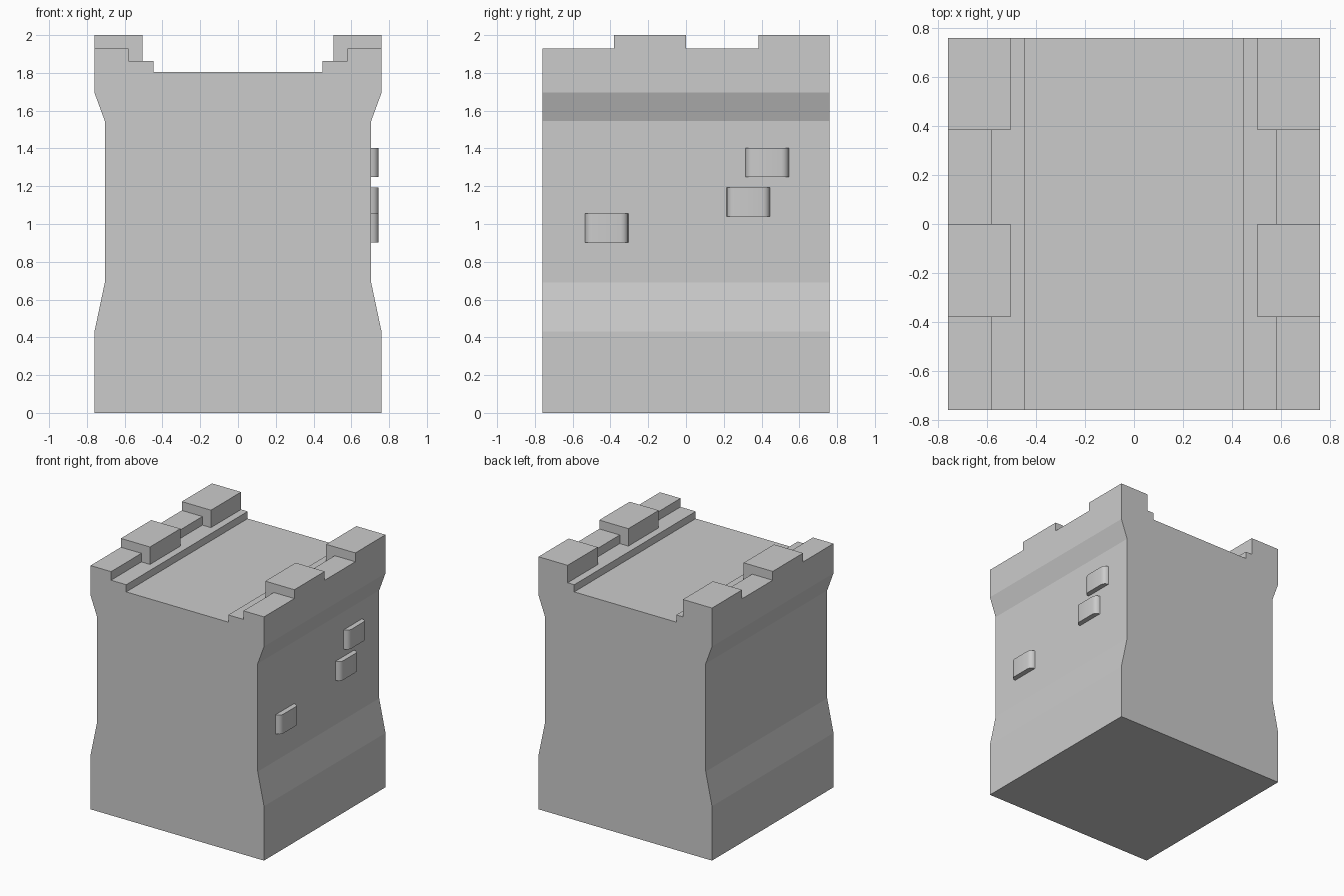
import bpy, bmesh, math
from mathutils import Vector

if "Cube" in bpy.data.objects:
    bpy.data.objects.remove(bpy.data.objects["Cube"])


def prism(name, profile, offset):
    """Extrude a closed 3D outline by an offset vector into a solid."""
    bm = bmesh.new()
    face = bm.faces.new([bm.verts.new(p) for p in profile])
    ext = bmesh.ops.extrude_face_region(bm, geom=[face])
    verts = [g for g in ext["geom"] if isinstance(g, bmesh.types.BMVert)]
    bmesh.ops.translate(bm, verts=verts, vec=Vector(offset))
    bmesh.ops.recalc_face_normals(bm, faces=bm.faces)
    mesh = bpy.data.meshes.new(name)
    bm.to_mesh(mesh)
    bm.free()
    ob = bpy.data.objects.new(name, mesh)
    bpy.context.collection.objects.link(ob)
    return ob


H = 0.76  # half width and half depth

# wall body: waisted sides, raised stepped curbs along both walkway edges
half = [(H, 0), (H, 0.43), (0.705, 0.69), (0.705, 1.545), (H, 1.695),
        (H, 1.93), (0.58, 1.93), (0.58, 1.862), (0.447, 1.862), (0.447, 1.805)]
outline = half + [(-x, z) for x, z in reversed(half)]
prism("wall_body", [(x, -H, z) for x, z in outline], (0, 2 * H, 0))

# battlement blocks wrapping over the curbs
cap = [(0.505, 1.862), (0.58, 1.862), (0.58, 1.93), (H, 1.93), (H, 2.0), (0.505, 2.0)]
for side, s in (("right", 1), ("left", -1)):
    for i, (y0, y1) in enumerate(((-0.38, 0.0), (0.383, H))):
        prism(f"battlement_{side}_{i + 1}", [(s * x, y0, z) for x, z in cap], (0, y1 - y0, 0))

# protruding stones with rounded upright edges on the right wall
R, HW, X0 = 0.04, 0.115, 0.705
arc = [(X0 + R * math.sin(a), HW - R + R * math.cos(a))
       for a in (math.radians(t) for t in (0, 22.5, 45, 67.5, 90))]
plan = arc + [(x, -y) for x, y in reversed(arc)]
for i, (y, z) in enumerate(((-0.42, 0.903), (0.33, 1.04), (0.43, 1.25))):
    stone = prism(f"wall_stone_{i + 1}", [(px, y + py, z) for px, py in plan], (0, 0, 0.152))
    bpy.ops.object.select_all(action="DESELECT")
    stone.select_set(True)
    bpy.context.view_layer.objects.active = stone
    bpy.ops.object.shade_smooth_by_angle(angle=math.radians(35))
